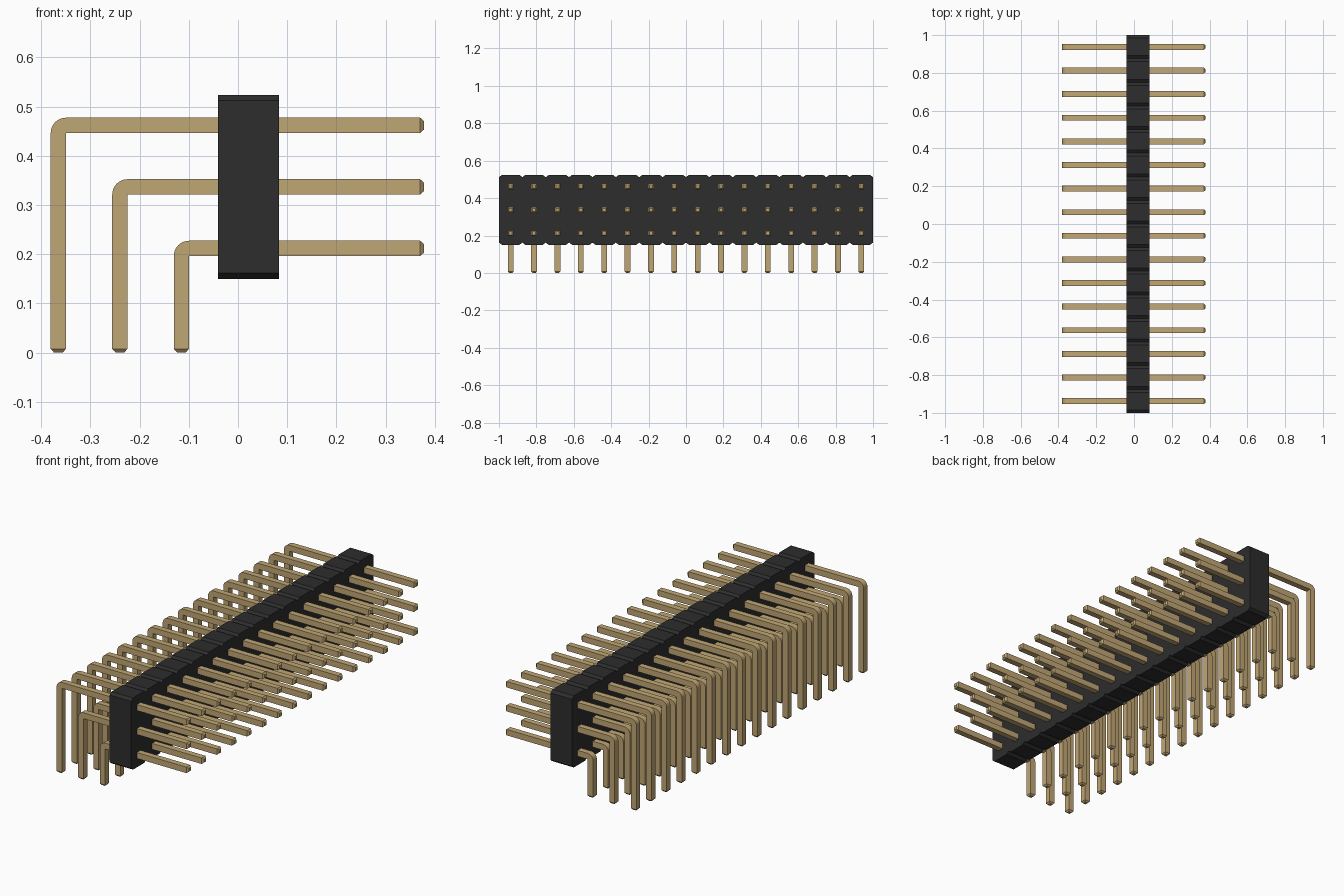
import bpy, bmesh, math
from mathutils import Vector

if "Cube" in bpy.data.objects:
    bpy.data.objects.remove(bpy.data.objects["Cube"])

COLUMNS, PITCH = 16, 0.125
HALF = 0.0155          # half thickness of a square pin
FIRST_Y = -PITCH * (COLUMNS - 1) / 2


def material(name, colour):
    mat = bpy.data.materials.new(name)
    mat.use_nodes = True
    mat.diffuse_color = colour
    mat.node_tree.nodes["Principled BSDF"].inputs["Base Color"].default_value = colour
    return mat


def finish(bm, name, mat):
    bmesh.ops.recalc_face_normals(bm, faces=bm.faces)
    mesh = bpy.data.meshes.new(name)
    bm.to_mesh(mesh)
    bm.free()
    mesh.materials.append(mat)
    obj = bpy.data.objects.new(name, mesh)
    bpy.context.collection.objects.link(obj)
    return obj


black = material("black plastic", (0.026, 0.026, 0.026, 1))
gold = material("gold metal", (0.53, 0.385, 0.175, 1))


# Housing: one outline with a notch between neighbouring columns, extruded along x
def housing(x0, x1, z0, z1, cut_y=0.016, cut_z=0.012):
    top, bottom = [], []
    for i in range(COLUMNS):
        a = FIRST_Y + (i - 0.5) * PITCH
        b = a + PITCH
        for y, c in ((a, cut_z), (a + cut_y, 0), (b - cut_y, 0), (b, cut_z)):
            if i and y == a:
                continue
            top.append((x0, y, z1 - c))
            bottom.append((x0, y, z0 + c))
    bm = bmesh.new()
    face = bm.faces.new([bm.verts.new(p) for p in top + bottom[::-1]])
    extruded = bmesh.ops.extrude_face_region(bm, geom=[face], use_keep_orig=True)
    moved = [v for v in extruded["geom"] if isinstance(v, bmesh.types.BMVert)]
    bmesh.ops.translate(bm, verts=moved, vec=(x1 - x0, 0, 0))
    return finish(bm, "housing", black)


# Pin: square section swept from the foot, round the bend and out to the tip
def pin_row(name, x, z, end=0.378, tip=0.008, taper=0.55, steps=8):
    up, right = Vector((0, 0, 1)), Vector((1, 0, 0))
    pivot = Vector((x + HALF, 0, z - HALF))
    sections = [(Vector((x, 0, 0)), right, HALF * taper),
                (Vector((x, 0, tip)), right, HALF)]
    for i in range(steps + 1):
        a = math.pi / 2 * i / steps
        inward = Vector((math.cos(a), 0, -math.sin(a)))
        sections.append((pivot - inward * HALF, inward, HALF))
    sections += [(Vector((end - tip, 0, z)), -up, HALF),
                 (Vector((end, 0, z)), -up, HALF * taper)]

    bm = bmesh.new()
    rings = []
    for centre, inward, r in sections:
        corners = ((-r, -r), (r, -r), (r, r), (-r, r))
        rings.append([bm.verts.new(centre + inward * u + Vector((0, v, 0)))
                      for u, v in corners])
    for a, b in zip(rings, rings[1:]):
        for k in range(4):
            n = (k + 1) % 4
            bm.faces.new((a[k], a[n], b[n], b[k]))
    bm.faces.new(rings[0])
    bm.faces.new(rings[-1])
    bmesh.ops.remove_doubles(bm, verts=bm.verts, dist=0.0001)

    row = finish(bm, name, gold)
    row.location.y = FIRST_Y
    array = row.modifiers.new("columns", 'ARRAY')
    array.count = COLUMNS
    array.use_relative_offset = False
    array.use_constant_offset = True
    array.constant_offset_displace = (0, PITCH, 0)
    bpy.ops.object.select_all(action='DESELECT')
    row.select_set(True)
    bpy.context.view_layer.objects.active = row
    bpy.ops.object.shade_smooth_by_angle(angle=math.radians(25))


housing(-0.041, 0.083, 0.15, 0.524)
for i, name in enumerate(("lower_pins", "middle_pins", "upper_pins")):
    pin_row(name, -0.115 - i * PITCH, 0.212 + i * PITCH)
